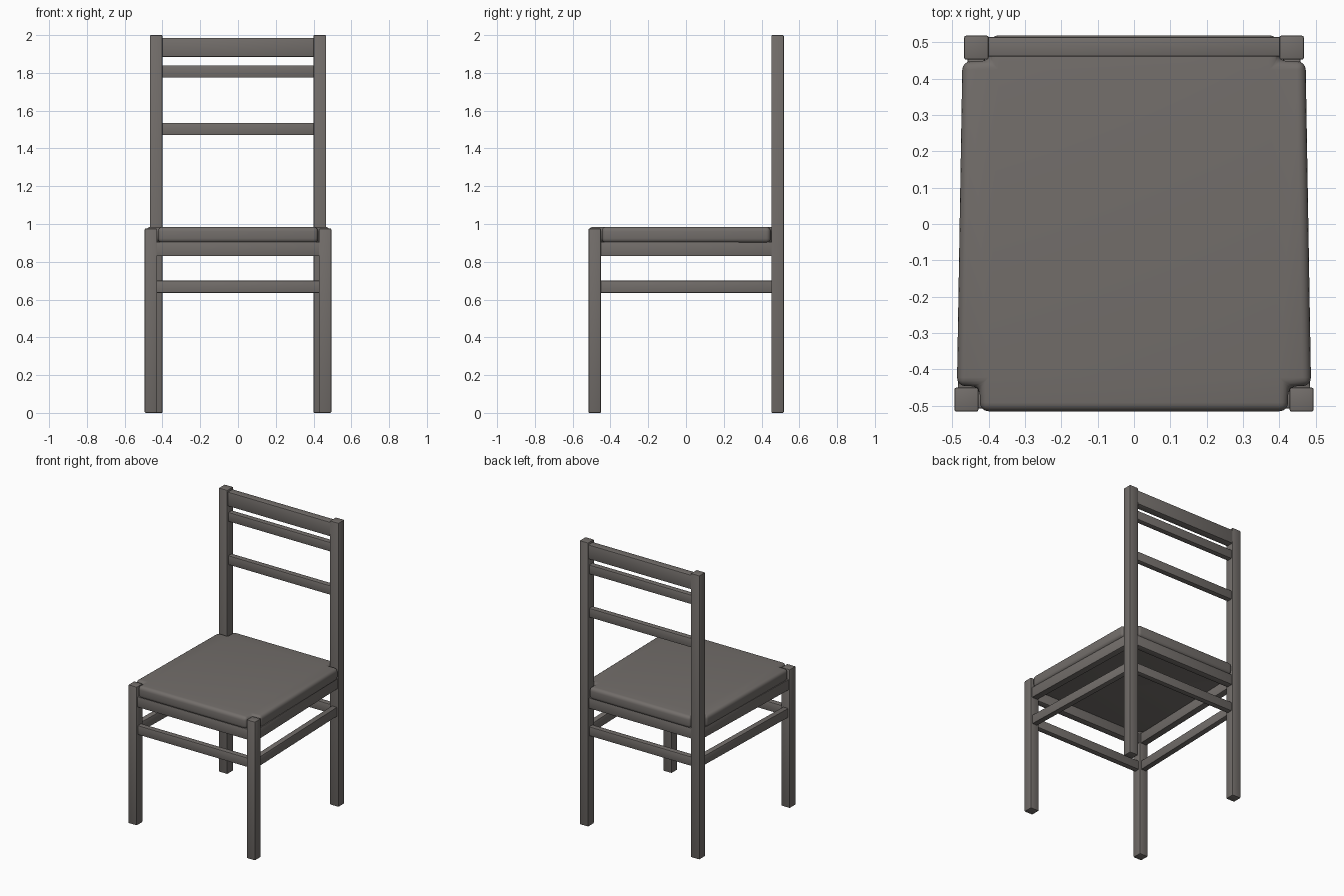
import bpy, bmesh

if "Cube" in bpy.data.objects:
    bpy.data.objects.remove(bpy.data.objects["Cube"])

mat = bpy.data.materials.new("warm grey")
mat.diffuse_color = (0.17, 0.155, 0.145, 1)
mat.use_nodes = True
mat.node_tree.nodes["Principled BSDF"].inputs["Base Color"].default_value = mat.diffuse_color


def prism(name, outline, z0, z1, bevel, segments):
    """Extrude a plan outline from z0 to z1 and round its edges."""
    bm = bmesh.new()
    face = bm.faces.new([bm.verts.new((x, y, z0)) for x, y in outline])
    top = bmesh.ops.extrude_face_region(bm, geom=[face])
    bmesh.ops.translate(bm, vec=(0, 0, z1 - z0),
                        verts=[g for g in top["geom"] if isinstance(g, bmesh.types.BMVert)])
    bmesh.ops.recalc_face_normals(bm, faces=bm.faces)
    mesh = bpy.data.meshes.new(name)
    bm.to_mesh(mesh)
    bm.free()
    obj = bpy.data.objects.new(name, mesh)
    bpy.context.collection.objects.link(obj)
    mesh.materials.append(mat)
    mod = obj.modifiers.new("rounding", 'BEVEL')
    mod.width, mod.segments = bevel, segments
    bpy.ops.object.select_all(action='DESELECT')
    obj.select_set(True)
    bpy.context.view_layer.objects.active = obj
    bpy.ops.object.modifier_apply(modifier="rounding")
    bpy.ops.object.shade_smooth_by_angle(angle=0.7)
    return obj


def box(name, x0, x1, y0, y1, z0, z1):
    return prism(name, [(x0, y0), (x1, y0), (x1, y1), (x0, y1)], z0, z1, 0.005, 2)


# Legs and slanted side rails, left and right
for side, s in (("left", -1), ("right", 1)):
    xs = sorted((s * 0.428, s * 0.494))
    box(f"front_leg_{side}", *xs, -0.516, -0.45, 0, 0.976)
    xs = sorted((s * 0.4, s * 0.467))
    box(f"back_leg_{side}", *xs, 0.452, 0.518, 0, 2)
    for name, z0, z1, h in (("apron", 0.83, 0.905, 0.024), ("stretcher", 0.635, 0.7, 0.02)):
        prism(f"side_{name}_{side}",
              [(s * 0.461 - h, -0.46), (s * 0.461 + h, -0.46),
               (s * 0.434 + h, 0.46), (s * 0.434 - h, 0.46)], z0, z1, 0.004, 2)

# Front and back seat rails
for name, z0, z1, h in (("apron", 0.83, 0.905, 0.024), ("stretcher", 0.635, 0.7, 0.02)):
    box(f"front_{name}", -0.435, 0.435, -0.483 - h, -0.483 + h, z0, z1)
    box(f"back_{name}", -0.41, 0.41, 0.485 - h, 0.485 + h, z0, z1)

# Backrest slats
box("top_slat", -0.41, 0.41, 0.46, 0.514, 1.885, 1.985)
box("middle_slat", -0.41, 0.41, 0.465, 0.505, 1.775, 1.84)
box("lower_slat", -0.41, 0.41, 0.465, 0.505, 1.47, 1.535)

# Cushion notched around the four legs
half = [(0.424, -0.515), (0.424, -0.446), (0.487, -0.446),
        (0.472, 0.448), (0.396, 0.448), (0.396, 0.519)]
prism("seat_cushion", half + [(-x, y) for x, y in reversed(half)], 0.9, 0.985, 0.024, 4)
